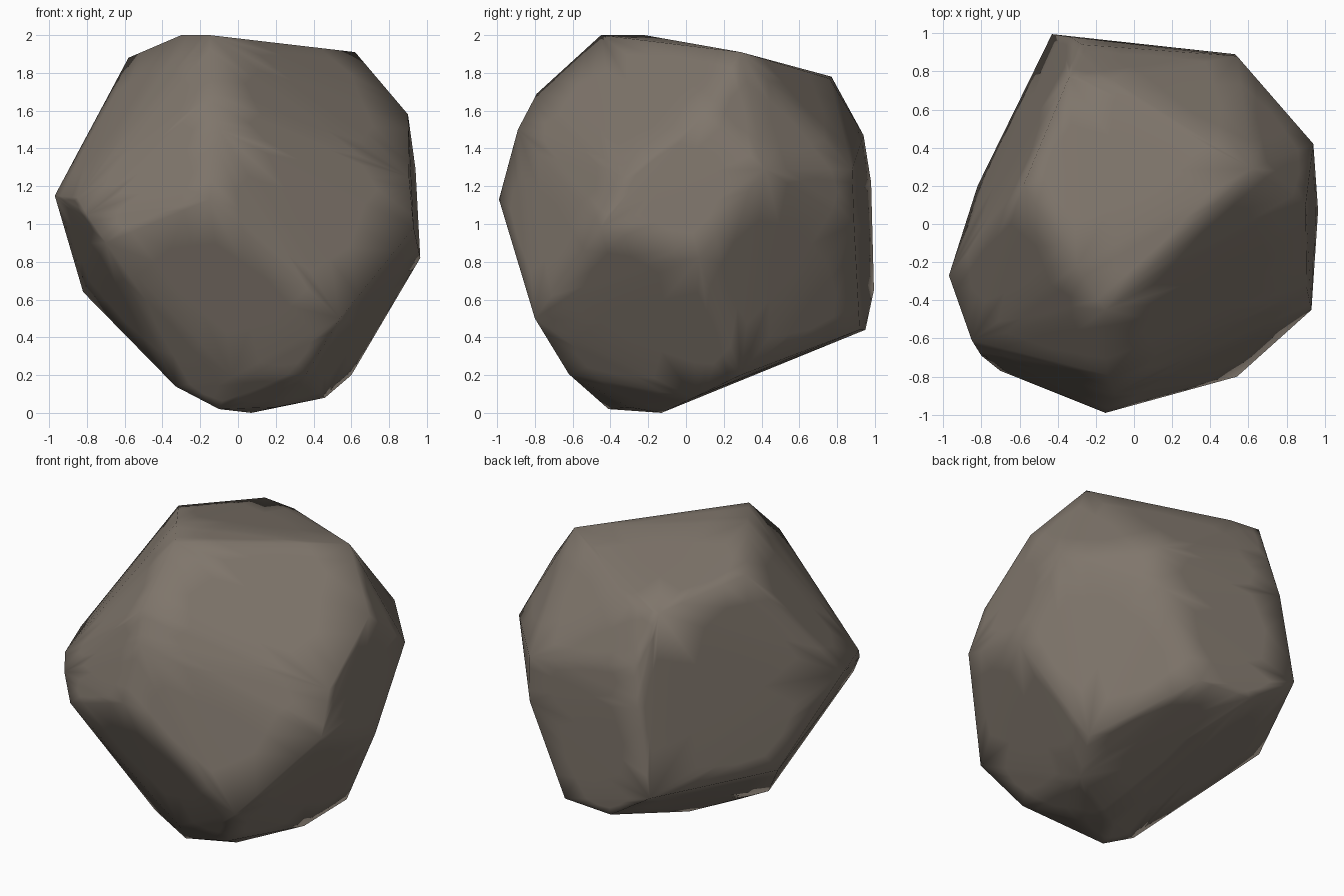
import bpy
import bmesh

if "Cube" in bpy.data.objects:
    bpy.data.objects.remove(bpy.data.objects["Cube"])

# Corner points of the chipped boulder
corners = [
    # crown
    (-.30, -.22, 2.0), (-.15, -.45, 2.0), (.62, .29, 1.91), (-.58, .20, 1.88),
    (-.34, .77, 1.78), (-.12, .76, 1.77), (-.14, -.79, 1.69), (.90, .10, 1.58),
    # upper sides
    (-.10, -.89, 1.50), (-.27, .94, 1.47), (.94, .42, 1.29), (.54, .88, 1.29),
    (-.33, .98, 1.22), (-.15, -.99, 1.13), (-.97, -.27, 1.15),
    (-.85, -.61, 1.14), (-.80, -.69, 1.05), (.905, -.33, 1.25),
    # lower sides
    (.53, .89, 1.0), (.93, -.45, .98), (-.70, -.77, .90), (.965, .07, .82),
    (-.43, .995, .65), (-.82, .20, .64), (.54, -.80, .50), (.25, .92, .44),
    (-.11, .95, .44),
    # base
    (.60, .29, .20), (.36, -.62, .205), (-.03, -.58, .19), (-.33, -.40, .14),
    (.46, .04, .08), (.20, -.30, .03), (-.10, -.41, .02), (.07, -.13, 0),
]

# Wrap the corners in a convex shell
bm = bmesh.new()
for c in corners:
    bm.verts.new(c)
hull = bmesh.ops.convex_hull(bm, input=bm.verts[:])
spare = [g for g in hull["geom_interior"] if isinstance(g, bmesh.types.BMVert)]
bmesh.ops.delete(bm, geom=list(set(spare)), context='VERTS')
bmesh.ops.recalc_face_normals(bm, faces=bm.faces[:])
for f in bm.faces:
    f.smooth = True

mesh = bpy.data.meshes.new("boulder")
bm.to_mesh(mesh)
bm.free()
boulder = bpy.data.objects.new("boulder", mesh)
bpy.context.collection.objects.link(boulder)

# Finer faces keep the facets flat and soften only the edges
sub = boulder.modifiers.new("fine_facets", 'SUBSURF')
sub.subdivision_type = 'SIMPLE'
sub.levels = sub.render_levels = 2

# Stone colour
stone = bpy.data.materials.new("warm grey stone")
stone.diffuse_color = (.213, .180, .148, 1)
stone.use_nodes = True
stone.node_tree.nodes["Principled BSDF"].inputs["Base Color"].default_value = stone.diffuse_color
mesh.materials.append(stone)
